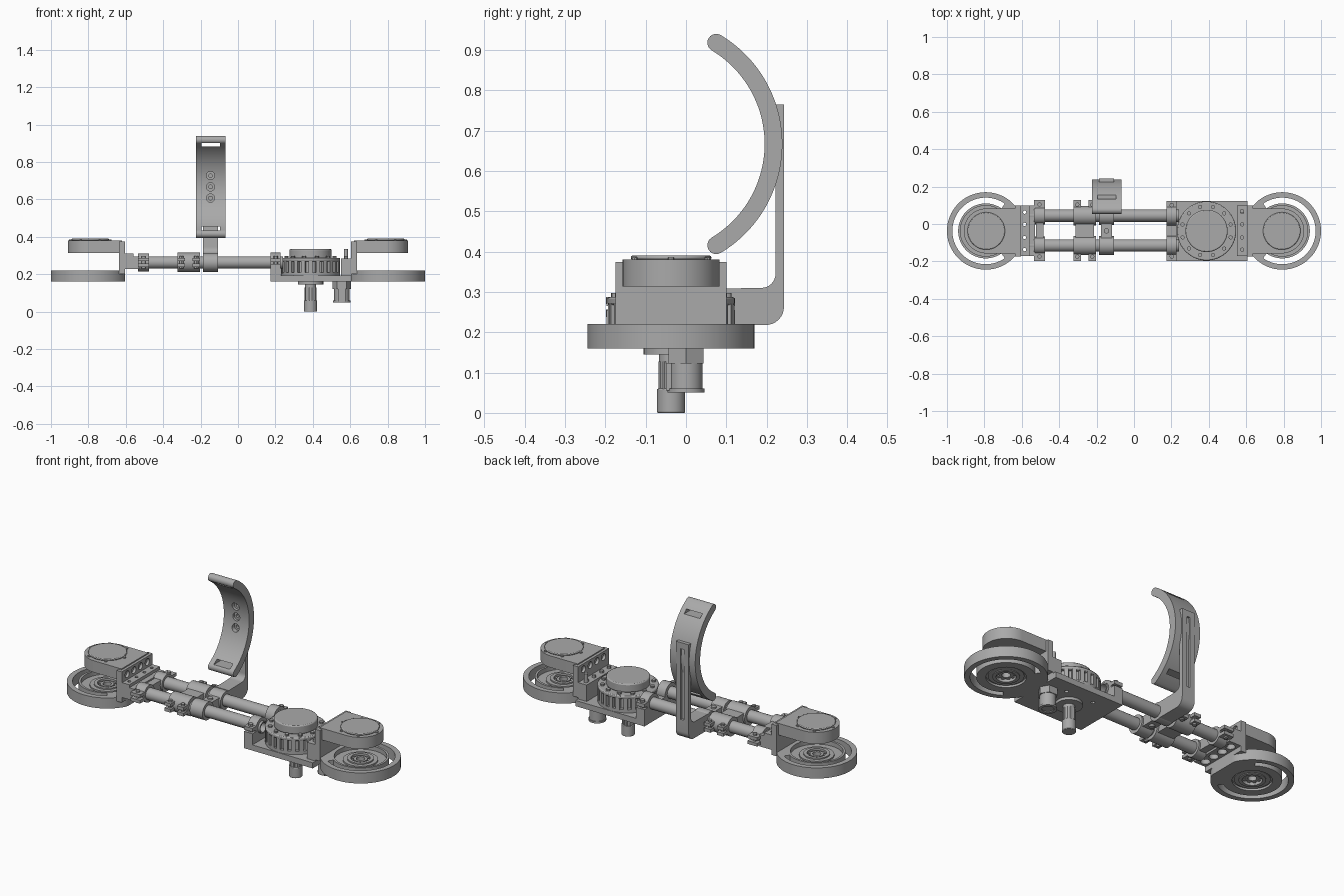
import bpy, bmesh, math
from math import cos, sin, pi, radians

cube = bpy.data.objects.get("Cube")
if cube:
    bpy.data.objects.remove(cube, do_unlink=True)

grey = bpy.data.materials.new("plain grey")
grey.use_nodes = True
COLOUR = (0.4, 0.4, 0.4, 1)
grey.diffuse_color = COLOUR
grey.node_tree.nodes["Principled BSDF"].inputs["Base Color"].default_value = COLOUR

MID = -0.037            # shared y axis of the three motors
RODS = (0.045, -0.115)  # y of the two rods
ROD_Z = 0.263


def prism(name, pts, axis, lo, hi):
    """Extrude a 2D outline along an axis; outline uses the other two axes in order."""
    def place(p, h):
        return {"x": (h, p[0], p[1]), "y": (p[0], h, p[1]), "z": (p[0], p[1], h)}[axis]
    bm = bmesh.new()
    face = bm.faces.new([bm.verts.new(place(p, lo)) for p in pts])
    ext = bmesh.ops.extrude_face_region(bm, geom=[face])["geom"]
    delta = place((0, 0), hi - lo)
    bmesh.ops.translate(bm, vec=delta, verts=[v for v in ext if isinstance(v, bmesh.types.BMVert)])
    bmesh.ops.recalc_face_normals(bm, faces=bm.faces)
    mesh = bpy.data.meshes.new(name)
    bm.to_mesh(mesh)
    bm.free()
    mesh.materials.append(grey)
    ob = bpy.data.objects.new(name, mesh)
    bpy.context.collection.objects.link(ob)
    smooth(ob)
    return ob


def smooth(ob):
    bpy.ops.object.select_all(action="DESELECT")
    ob.select_set(True)
    bpy.context.view_layer.objects.active = ob
    bpy.ops.object.shade_smooth_by_angle(angle=radians(30))


def arc(cx, cy, r, a0, a1, n=48):
    return [(cx + r * cos(radians(a0 + (a1 - a0) * i / n)),
             cy + r * sin(radians(a0 + (a1 - a0) * i / n))) for i in range(n + 1)]


def cyl(name, cx, cy, r, axis, lo, hi, n=48):
    return prism(name, arc(cx, cy, r, 0, 360, n)[:-1], axis, lo, hi)


def box(name, x0, x1, y0, y1, z0, z1):
    return prism(name, [(x0, y0), (x1, y0), (x1, y1), (x0, y1)], "z", z0, z1)


def cut(ob, *cutters):
    for c in cutters:
        mod = ob.modifiers.new("cut", "BOOLEAN")
        mod.operation, mod.object, mod.solver = "DIFFERENCE", c, "EXACT"
        bpy.context.view_layer.objects.active = ob
        bpy.ops.object.modifier_apply(modifier=mod.name)
        bpy.data.objects.remove(c, do_unlink=True)
    smooth(ob)
    return ob


def bevel(ob, width):
    mod = ob.modifiers.new("bevel", "BEVEL")
    mod.width, mod.segments, mod.limit_method = width, 2, "ANGLE"
    return ob


def tube(name, cx, cy, r_out, r_in, axis, lo, hi, n=48):
    return cut(cyl(name, cx, cy, r_out, axis, lo, hi, n),
               cyl("cutter", cx, cy, r_in, axis, lo - 0.01, hi + 0.01, n))


# Paired end units: guard ring, hub, wall and upper motor
def end_unit(side, s):
    cx = s * 0.793
    out = 0 if s > 0 else 180
    rim = [(s * max(abs(x), 0.605), y) for x, y in arc(cx, MID, 0.207, 0, 360, 96)[:-1]]
    slot = arc(cx, MID, 0.178, out - 125, out + 125, 64) + arc(cx, MID, 0.147, out + 125, out - 125, 64)
    cut(prism(side + "_guard_ring", rim, "z", 0.16, 0.22),
        prism("cutter", slot, "z", 0.1, 0.3),
        cyl("cutter", cx, MID, 0.135, "z", 0.195, 0.3),
        cyl("cutter", cx, MID, 0.1, "z", 0.1, 0.172),
        cyl("cutter", cx, MID, 0.065, "z", 0.1, 0.3))
    tube(side + "_hub_flange", cx, MID, 0.09, 0.062, "z", 0.166, 0.203)
    tube(side + "_hub_sleeve", cx, MID, 0.068, 0.05, "z", 0.162, 0.21)
    tube(side + "_hub_core", cx, MID, 0.036, 0.022, "z", 0.172, 0.205)
    for i in range(10):
        a = 2 * pi * i / 10
        cyl(side + "_hub_pin", cx + 0.043 * cos(a), MID + 0.043 * sin(a), 0.009, "z", 0.175, 0.2, 10)
    wall = box(side + "_end_wall", s * 0.605, s * 0.637, -0.175, 0.1, 0.2, 0.374)
    cut(wall, *[cyl("cutter", MID + d, 0.343, 0.019, "x", min(s * 0.59, s * 0.625), max(s * 0.59, s * 0.625), 24)
                for d in (-0.09, -0.03, 0.03, 0.09)])
    ux = s * 0.79
    body = arc(ux, MID, 0.12, out - 90, out + 90) + [(s * 0.62, MID + s * 0.12), (s * 0.62, MID - s * 0.12)]
    prism(side + "_upper_motor", body, "z", 0.314, 0.38)
    bevel(cyl(side + "_upper_cap", ux, MID, 0.1, "z", 0.38, 0.39), 0.004)
    for i in range(6):
        a = 2 * pi * i / 6
        cyl(side + "_cap_bolt", ux + 0.105 * cos(a), MID + 0.105 * sin(a), 0.008, "z", 0.38, 0.386, 10)


end_unit("right", -1)
end_unit("left", 1)

# Twin rods
for y in RODS:
    tube("rod", y, ROD_Z, 0.033, 0.026, "x", -0.56, 0.24, 32)


# Split clamps around both rods
def clamp(name, x0, x1, r, tabs):
    for y in RODS:
        tube(name + "_sleeve", y, ROD_Z, r, 0.032, "x", x0, x1, 32)
    box(name + "_web", x0 + 0.01, x1 - 0.01, RODS[1] + 0.034, RODS[0] - 0.034, 0.235, 0.291)
    for t0, t1 in tabs:
        for y0, y1 in ((0.08, 0.128), (-0.198, -0.15)):
            for z in (0.238, 0.27):
                box(name + "_tab", t0, t1, y0, y1, z, z + 0.018)
            cyl(name + "_bolt", (t0 + t1) / 2, (y0 + y1) / 2, 0.011, "z", 0.23, 0.297, 12)


clamp("end_clamp", -0.535, -0.475, 0.048, [(-0.535, -0.475)])
clamp("centre_clamp", -0.323, -0.203, 0.052, [(-0.323, -0.283), (-0.243, -0.203)])
clamp("arm_clamp", -0.187, -0.107, 0.05, [])
cyl("arm_clamp_bolt", -0.147, MID, 0.014, "z", 0.225, 0.3, 16)

# Connector from the right end wall to the end clamp
link = box("right_connector", -0.607, -0.53, -0.172, 0.1, 0.228, 0.312)
cut(link, *[cyl("cutter", -0.572, MID + d, 0.024, "z", 0.2, 0.285, 24) for d in (-0.096, -0.032, 0.032, 0.096)],
    *[cyl("cutter", -0.585, MID + d, 0.009, "z", 0.28, 0.35, 12) for d in (-0.1, -0.035, 0.035, 0.1)],
    box("cutter", -0.56, -0.5, -0.3, 0.2, 0.295, 0.4))

# Bent arm with a long slot
foot = [(0.07, 0.218)] + arc(0.198, 0.263, 0.045, -90, 0, 8) + [(0.243, 0.765), (0.222, 0.765)]
foot += arc(0.187, 0.345, 0.035, 0, -90, 8) + [(0.07, 0.308)]
arm = prism("cuff_arm", foot, "x", -0.187, -0.107)
cut(arm, box("cutter", -0.157, -0.137, 0.23, 0.3, 0.33, 0.73))

# Curved cuff with strap slots and three adjusting holes
CY, CZ, R, T = -0.076, 0.667, 0.293, 0.022
ends = [(CY + R * cos(radians(a)), CZ + R * sin(radians(a))) for a in (59, -59)]
shape = arc(CY, CZ, R + T, -59, 59) + arc(*ends[0], T, 59, 239, 10)[1:-1]
shape += arc(CY, CZ, R - T, 59, -59) + arc(*ends[1], T, 121, 301, 10)[1:-1]
cuff = prism("curved_cuff", shape, "x", -0.225, -0.067)
cutters = [box("cutter", -0.196, -0.096, 0.0, 0.25, z - 0.01, z + 0.01) for z in (0.892, 0.444)]
for z in (0.607, 0.667, 0.727):
    cutters.append(cyl("cutter", -0.147, z, 0.022, "y", 0.1, 0.208, 24))
    cutters.append(cyl("cutter", -0.147, z, 0.01, "y", 0.1, 0.23, 24))
cut(cuff, *cutters)

# Base plate and rod holder
base = box("base_plate", 0.175, 0.606, -0.197, 0.122, 0.16, 0.192)
cut(base, *[cyl("cutter", 0.39 + 0.12 * cos(a), MID + 0.12 * sin(a), 0.01, "z", 0.1, 0.175, 12)
            for a in [pi / 4 + i * pi / 2 for i in range(4)]])
holder = box("rod_holder", 0.175, 0.228, -0.197, 0.122, 0.19, 0.255)
cut(holder, *[cyl("cutter", y, ROD_Z, 0.032, "x", 0.1, 0.3, 32) for y in RODS])
for y in RODS:
    tube("holder_sleeve", y, ROD_Z, 0.052, 0.032, "x", 0.175, 0.228, 32)
for y0, y1 in ((0.08, 0.122), (-0.197, -0.15)):
    box("holder_tab", 0.175, 0.228, y0, y1, 0.265, 0.285)
    cyl("holder_bolt", 0.202, (y0 + y1) / 2, 0.012, "z", 0.25, 0.297, 12)

# Ribbed main motor
MX = 0.388
cyl("motor_base", MX, MID, 0.157, "z", 0.192, 0.21, 64)
cyl("motor_core", MX, MID, 0.138, "z", 0.205, 0.28)
for i in range(24):
    a = 2 * pi * i / 24
    rib = box("motor_rib", -0.012, 0.012, -0.011, 0.011, 0.205, 0.28)
    rib.location = (MX + 0.145 * cos(a), MID + 0.145 * sin(a), 0)
    rib.rotation_euler.z = a
bevel(cyl("motor_top_ring", MX, MID, 0.158, "z", 0.268, 0.287, 64), 0.005)
bevel(cyl("motor_cap", MX, MID, 0.113, "z", 0.285, 0.334), 0.006)
for i in range(12):
    a = 2 * pi * (i + 0.5) / 12
    cyl("motor_screw", MX + 0.133 * cos(a), MID + 0.133 * sin(a), 0.011, "z", 0.285, 0.297, 10)

# Connector strip beside the motor with its screws
box("left_connector", 0.552, 0.606, -0.172, 0.1, 0.19, 0.285)
for d in (-0.1, -0.035, 0.035, 0.1):
    cyl("connector_screw", 0.578, MID + d, 0.011, "z", 0.28, 0.297, 12)
cyl("locating_post", 0.577, 0.07, 0.011, "z", 0.28, 0.335, 16)

# Splined output shaft under the plate
cyl("shaft_collar", MX, MID, 0.068, "z", 0.145, 0.162)
cyl("shaft_neck", MX, MID, 0.03, "z", 0.05, 0.15, 24)
for i in range(10):
    a = 2 * pi * i / 10
    cyl("shaft_spline", MX + 0.027 * cos(a), MID + 0.027 * sin(a), 0.006, "z", 0.055, 0.128, 8)
bevel(cyl("shaft_tip", MX, MID, 0.035, "z", 0, 0.06, 32), 0.003)

# Sensor plug with hex nut under the plate
PX = 0.555
cyl("plug_nut", PX, 0, 0.05, "z", 0.122, 0.162, 6)
cyl("plug_body", PX, 0, 0.041, "z", 0.055, 0.125, 32)
tube("plug_lip", PX, 0, 0.046, 0.03, "z", 0.05, 0.06, 32)
box("plug_key", PX - 0.02, PX + 0.02, -0.05, -0.03, 0.055, 0.122)
